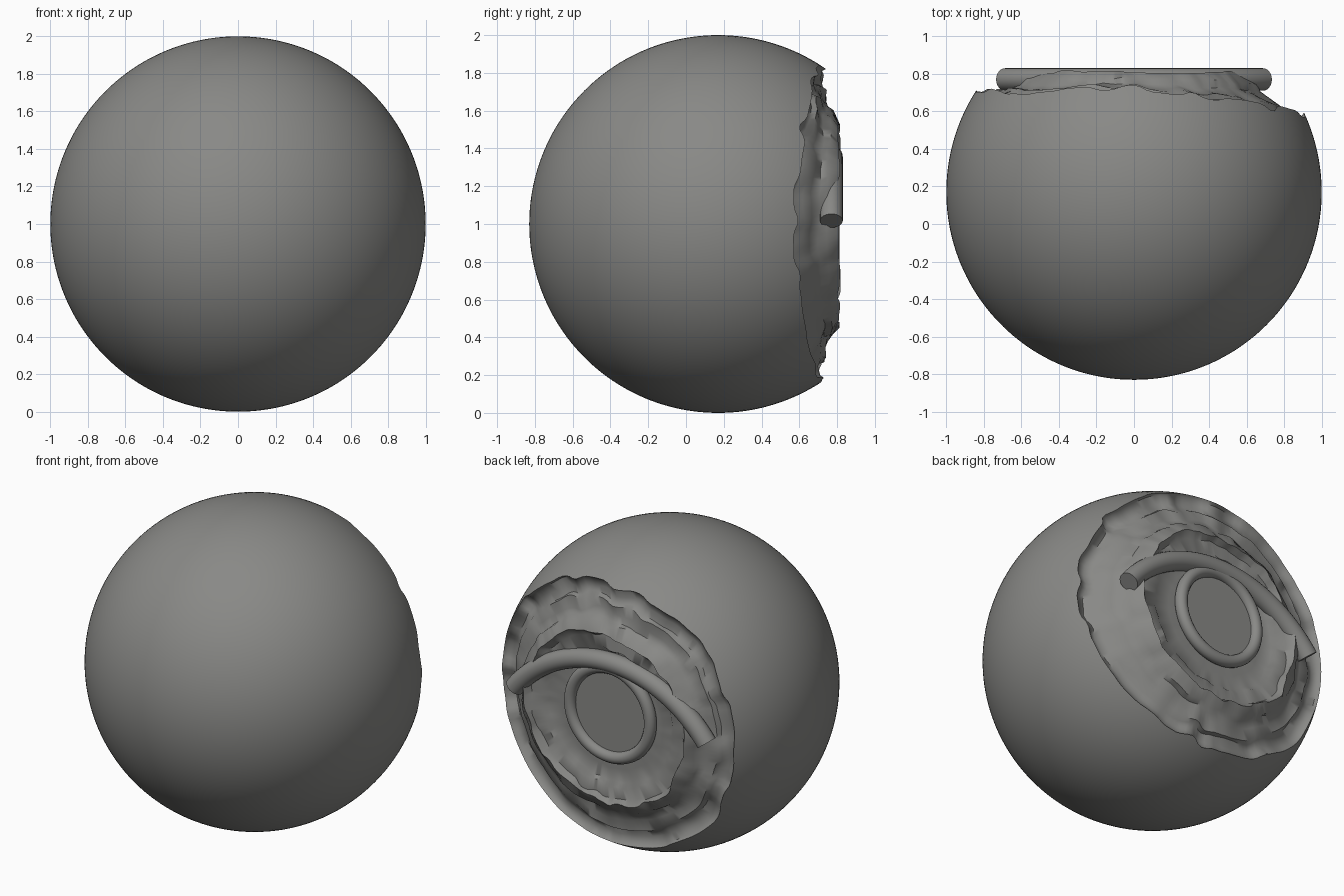
import bpy, bmesh, math, random
from mathutils import Vector

cube = bpy.data.objects.get("Cube")
if cube:
    bpy.data.objects.remove(cube)
random.seed(4)

grey = bpy.data.materials.new("dark_grey")
grey.use_nodes = True
COLOUR = (0.25, 0.25, 0.24, 1)
grey.diffuse_color = COLOUR
grey.node_tree.nodes["Principled BSDF"].inputs["Base Color"].default_value = COLOUR

CENTRE = Vector((0, 0.17, 1))
SEGS = 160


def finish(ob, name, angle):
    ob.name = name
    ob.data.materials.clear()
    ob.data.materials.append(grey)
    bpy.ops.object.select_all(action='DESELECT')
    ob.select_set(True)
    bpy.context.view_layer.objects.active = ob
    bpy.ops.object.shade_smooth_by_angle(angle=math.radians(angle))


def lerp_table(table, t):
    for (a, va), (b, vb) in zip(table, table[1:]):
        if t <= b:
            return va + (vb - va) * (t - a) / (b - a)
    return table[-1][1]


def jagged(amount):
    """Random offsets around the circle, held in short runs like broken edges."""
    out = []
    while len(out) < SEGS:
        out += [random.uniform(-amount, amount)] * random.randint(2, 6)
    out = out[:SEGS]
    return [(out[i - 1] + 2 * out[i] + out[(i + 1) % SEGS]) / 4 for i in range(SEGS)]


# Radius of the broken opening by angle from +x, mirrored top to bottom
OPENING = [(0, 0.91), (22, 0.91), (43, 0.885), (70, 0.85), (90, 0.83),
           (125, 0.85), (143, 0.86), (165, 0.835), (180, 0.835)]
# Terraces inside the opening: fraction of its radius, rise, edge noise
TERRACES = [(0.985, -0.02, 0.004), (0.93, -0.03, 0.008), (0.88, -0.015, 0.012),
            (0.86, 0.015, 0.012), (0.79, 0.02, 0.012), (0.74, 0.04, 0.012),
            (0.72, 0.07, 0.012), (0.65, 0.11, 0.015), (0.62, 0.07, 0.012),
            (0.53, 0.07, 0.008), (0.5, 0.05, 0.005), (0.4, 0.05, 0), (0.2, 0.05, 0)]

# Ball with the terraced break in its back
bm = bmesh.new()
angles = [2 * math.pi * i / SEGS for i in range(SEGS)]
rim_noise = jagged(0.014)
rim = [lerp_table(OPENING, math.degrees(math.acos(math.cos(a)))) + n
       for a, n in zip(angles, rim_noise)]
rings = []
FRONT_RINGS = 64
for k in range(1, FRONT_RINGS + 1):
    ring = []
    for a, r in zip(angles, rim):
        polar = (math.pi - math.asin(r)) * k / FRONT_RINGS
        p = Vector((math.sin(polar) * math.cos(a), -math.cos(polar),
                    math.sin(polar) * math.sin(a)))
        ring.append(bm.verts.new(CENTRE + p))
    rings.append(ring)
for frac, rise, noise in TERRACES:
    shift, lift = jagged(noise), jagged(noise * 0.6)
    inward = min(1, max(0, (0.92 - frac) / 0.25))
    ring = []
    for i, a in enumerate(angles):
        r = rim[i] * frac + shift[i]
        edge = CENTRE.y + math.sqrt(1 - rim[i] ** 2)
        y = edge + (0.70 - edge) * inward + rise + lift[i]
        ring.append(bm.verts.new((r * math.cos(a), y, 1 + r * math.sin(a))))
    rings.append(ring)
for low, high in zip(rings, rings[1:]):
    for i in range(SEGS):
        j = (i + 1) % SEGS
        bm.faces.new((low[i], low[j], high[j], high[i]))
front = bm.verts.new((0, CENTRE.y - 1, 1))
back = bm.verts.new((0, 0.75, 1))
for i in range(SEGS):
    j = (i + 1) % SEGS
    bm.faces.new((front, rings[0][j], rings[0][i]))
    bm.faces.new((back, rings[-1][i], rings[-1][j]))
bmesh.ops.recalc_face_normals(bm, faces=bm.faces)
mesh = bpy.data.meshes.new("broken_ball")
bm.to_mesh(mesh)
bm.free()
ball = bpy.data.objects.new("broken_ball", mesh)
bpy.context.collection.objects.link(ball)
finish(ball, "broken_ball", 50)

# Round lens and the ring around it
UPRIGHT = (math.pi / 2, 0, 0)
HUB = (0, 0.775, 1.035)
bpy.ops.mesh.primitive_cylinder_add(vertices=64, radius=0.28, depth=0.06,
                                    location=(0, 0.745, HUB[2]), rotation=UPRIGHT)
finish(bpy.context.object, "lens_disc", 30)
bpy.ops.mesh.primitive_torus_add(major_segments=64, minor_segments=16, major_radius=0.287,
                                 minor_radius=0.038, location=HUB, rotation=UPRIGHT)
finish(bpy.context.object, "lens_ring", 60)

# Arched tube over the ring
R_ARCH, HALF, TUBE, STEPS, SIDES = 0.866, math.radians(52.5), 0.06, 48, 24
bm = bmesh.new()
loops = []
for s in range(STEPS + 1):
    t = -HALF + 2 * HALF * s / STEPS
    loop = []
    for k in range(SIDES):
        u = 2 * math.pi * k / SIDES
        r = R_ARCH + TUBE * math.cos(u)
        loop.append(bm.verts.new((r * math.sin(t), 0.77 + TUBE * math.sin(u),
                                  0.49 + r * math.cos(t))))
    loops.append(loop)
for one, two in zip(loops, loops[1:]):
    for k in range(SIDES):
        n = (k + 1) % SIDES
        bm.faces.new((one[k], one[n], two[n], two[k]))
bm.faces.new(loops[0])
bm.faces.new(loops[-1])
bmesh.ops.recalc_face_normals(bm, faces=bm.faces)
mesh = bpy.data.meshes.new("arched_tube")
bm.to_mesh(mesh)
bm.free()
arch = bpy.data.objects.new("arched_tube", mesh)
bpy.context.collection.objects.link(arch)
finish(arch, "arched_tube", 40)
